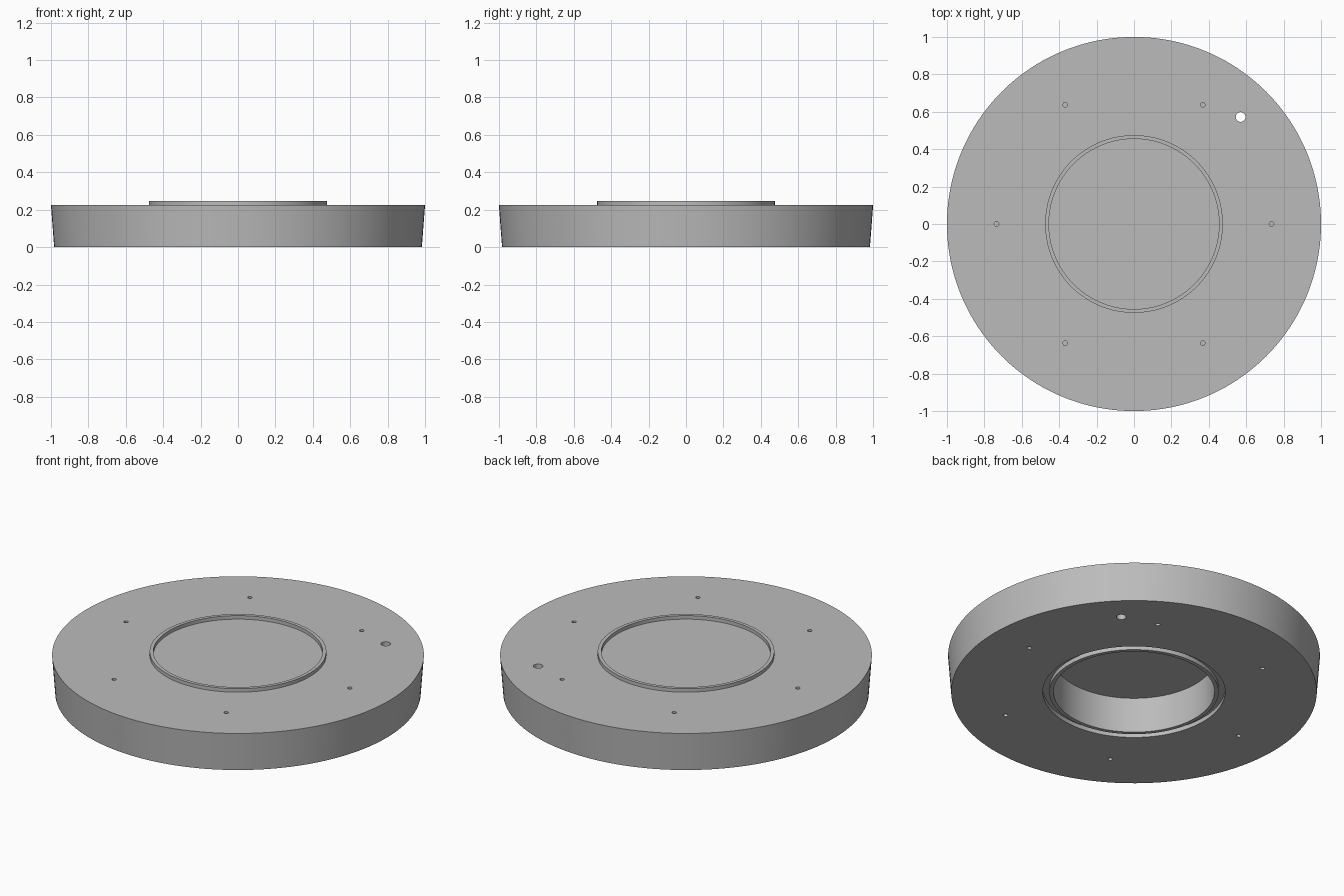
import bpy
import bmesh
from math import cos, sin, radians, tau
from mathutils import Matrix, Vector

cube = bpy.data.objects.get("Cube")
if cube:
    bpy.data.objects.remove(cube, do_unlink=True)

TOP = 0.225
LIP_TOP = 0.246
WEB_BOTTOM = 0.21
GROOVE_TOP = 0.025

# Single flat grey
grey = bpy.data.materials.new("plain_grey")
grey.use_nodes = True
colour = (0.5, 0.5, 0.5, 1)
grey.diffuse_color = colour
grey.node_tree.nodes["Principled BSDF"].inputs["Base Color"].default_value = colour


def add_object(name, bm):
    bmesh.ops.recalc_face_normals(bm, faces=bm.faces)
    mesh = bpy.data.meshes.new(name)
    bm.to_mesh(mesh)
    bm.free()
    mesh.materials.append(grey)
    obj = bpy.data.objects.new(name, mesh)
    bpy.context.collection.objects.link(obj)
    return obj


def lathe(name, profile, steps=160):
    """Spin a radius/height profile about z into a closed solid."""
    bm = bmesh.new()
    verts = [bm.verts.new((r, 0, z)) for r, z in profile]
    edges = [bm.edges.new(pair) for pair in zip(verts, verts[1:])]
    bmesh.ops.spin(bm, geom=verts + edges, cent=(0, 0, 0), axis=(0, 0, 1),
                   angle=tau, steps=steps, use_duplicate=False)
    bmesh.ops.remove_doubles(bm, verts=bm.verts, dist=0.0001)
    return add_object(name, bm)


def drill(bm, x, y, radius, low, high, sides=24):
    """Add one upright cylinder to the hole cutter."""
    place = Matrix.Translation(Vector((x, y, (low + high) / 2)))
    bmesh.ops.create_cone(bm, cap_ends=True, segments=sides, radius1=radius,
                          radius2=radius, depth=high - low, matrix=place)


# Tapered disc: web over the bore, raised lip on top, ring groove below
disc = lathe("tapered_disc", [
    (0, TOP), (0.455, TOP), (0.455, LIP_TOP), (0.475, LIP_TOP), (0.475, TOP),
    (1, TOP), (0.983, 0),
    (0.49, 0), (0.49, GROOVE_TOP), (0.455, GROOVE_TOP), (0.455, 0),
    (0.433, 0), (0.433, WEB_BOTTOM), (0, WEB_BOTTOM)])

# Six blind holes on each face and one larger through hole
holes = bmesh.new()
for step in range(6):
    angle = radians(60 * step)
    x, y = 0.735 * cos(angle), 0.735 * sin(angle)
    drill(holes, x, y, 0.0125, TOP - 0.06, TOP + 0.05)
    drill(holes, x, y, 0.0125, -0.05, 0.06)
drill(holes, 0.57, 0.572, 0.026, -0.05, TOP + 0.05, 32)
cutter = add_object("hole_cutter", holes)

cut = disc.modifiers.new("holes", "BOOLEAN")
cut.operation = "DIFFERENCE"
cut.solver = "EXACT"
cut.object = cutter
bpy.ops.object.select_all(action="DESELECT")
disc.select_set(True)
bpy.context.view_layer.objects.active = disc
bpy.ops.object.modifier_apply(modifier=cut.name)
bpy.data.objects.remove(cutter, do_unlink=True)
bpy.ops.object.shade_smooth_by_angle(angle=radians(30))
